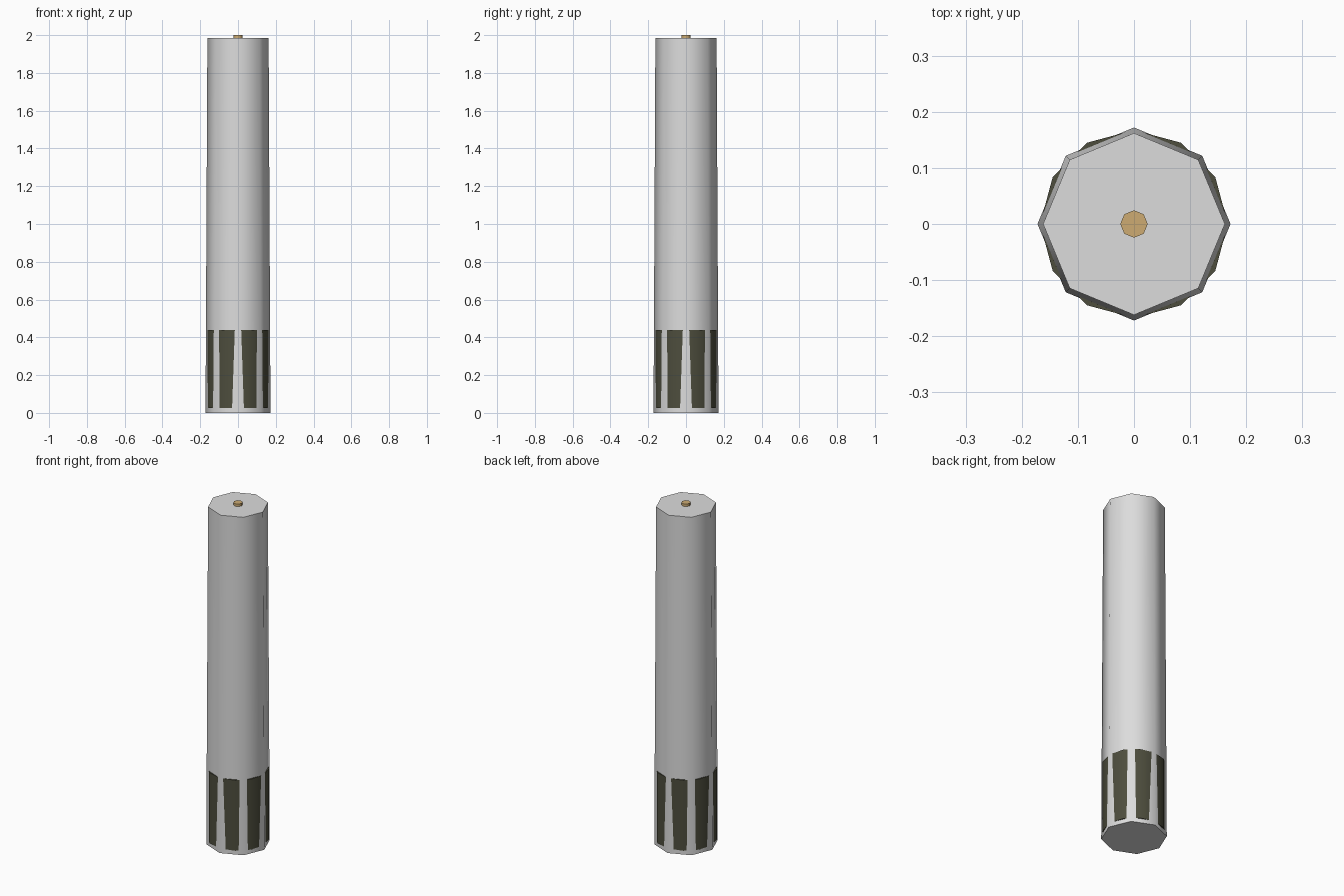
import bpy, math

if "Cube" in bpy.data.objects:
    bpy.data.objects.remove(bpy.data.objects["Cube"])

def material(name, rgb):
    m = bpy.data.materials.new(name)
    m.diffuse_color = (*rgb, 1)
    m.use_nodes = True
    m.node_tree.nodes["Principled BSDF"].inputs["Base Color"].default_value = m.diffuse_color
    return m

grey = material("light grey", (0.72, 0.72, 0.72))
dark = material("dark olive", (0.075, 0.075, 0.047))
tan = material("tan", (0.61, 0.41, 0.17))

def prism(name, mat, sides, z0, z1, r0, r1):
    """Tapered prism with a corner on the +x axis and smooth sides."""
    def ring(r, z):
        return [(r * math.cos(2 * math.pi * i / sides), r * math.sin(2 * math.pi * i / sides), z)
                for i in range(sides)]
    faces = [(i, (i + 1) % sides, sides + (i + 1) % sides, sides + i) for i in range(sides)]
    faces += [tuple(reversed(range(sides))), tuple(range(sides, 2 * sides))]
    me = bpy.data.meshes.new(name)
    me.from_pydata(ring(r0, z0) + ring(r1, z1), [], faces)
    me.materials.append(mat)
    ob = bpy.data.objects.new(name, me)
    bpy.context.collection.objects.link(ob)
    bpy.context.view_layer.objects.active = ob
    ob.select_set(True)
    bpy.ops.object.shade_smooth_by_angle(angle=math.radians(50))
    ob.select_set(False)
    return ob

# Tapered eight-sided post
prism("post", grey, 8, 0, 1.985, 0.172, 0.162)

# Twelve-sided dark sleeve whose corners break through the post as stripes
prism("base_sleeve", dark, 12, 0.025, 0.44, 0.1673, 0.1673)

# Small pin on the top
prism("top_pin", tan, 8, 1.97, 2.0, 0.0245, 0.0245)
